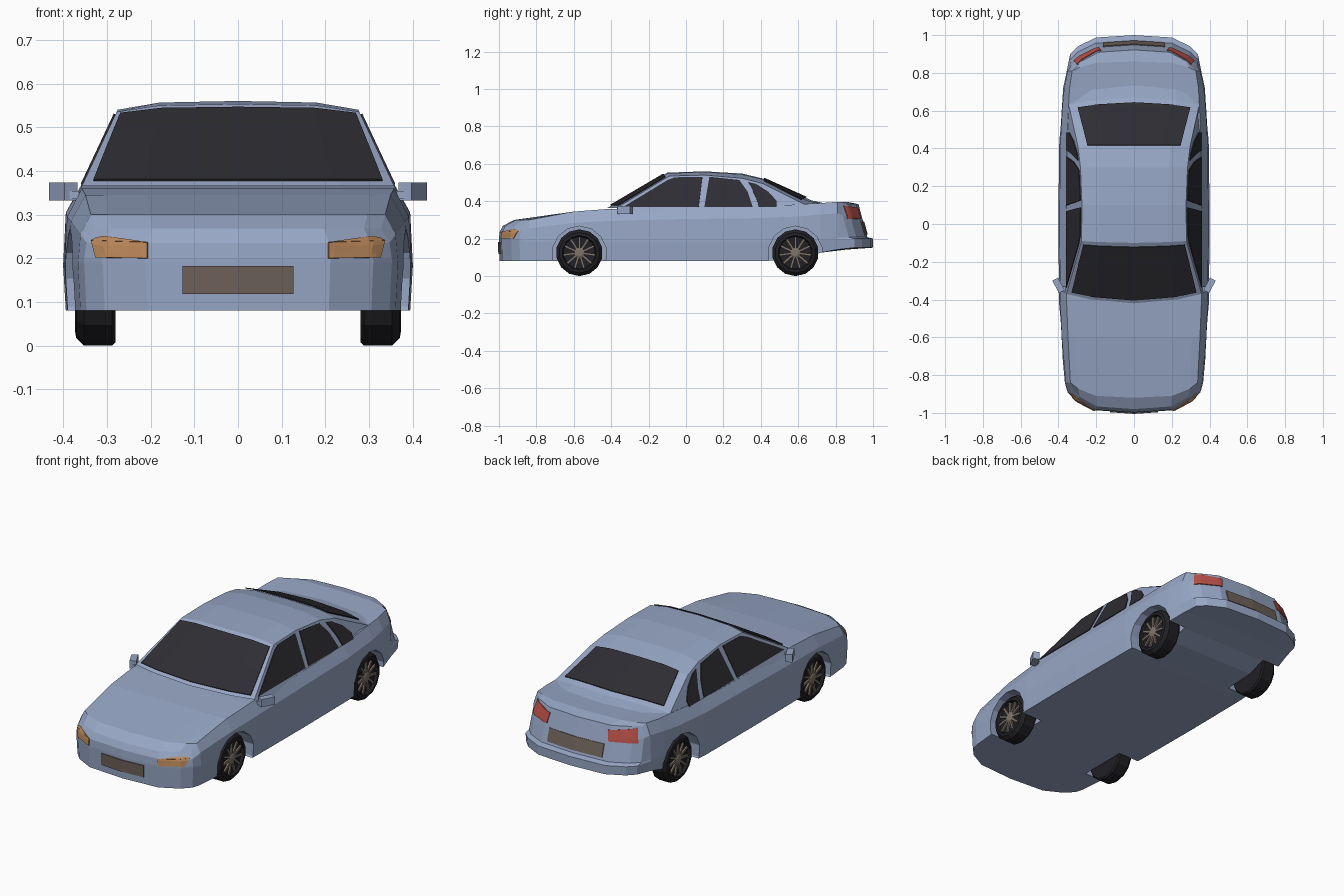
import bpy, bmesh, math
from mathutils import Vector, Matrix
from mathutils.bvhtree import BVHTree

if "Cube" in bpy.data.objects:
    bpy.data.objects.remove(bpy.data.objects["Cube"])


def mat(name, r, g, b):
    m = bpy.data.materials.new(name)
    m.diffuse_color = (r, g, b, 1)
    m.use_nodes = True
    m.node_tree.nodes["Principled BSDF"].inputs["Base Color"].default_value = m.diffuse_color
    return m


PAINT = mat("blue_grey_paint", .31, .385, .56)
GLASS = mat("dark_glass", .026, .026, .033)
RUBBER = mat("black_rubber", .015, .015, .019)
RIM = mat("rim_metal", .22, .175, .14)
AMBER = mat("amber_lamp", .50, .25, .105)
RED = mat("red_lamp", .48, .08, .065)
PLATE = mat("brown_plate", .155, .12, .10)


def finish(name, bm, material, thick=0):
    bmesh.ops.remove_doubles(bm, verts=bm.verts, dist=1e-5)
    bmesh.ops.recalc_face_normals(bm, faces=bm.faces)
    me = bpy.data.meshes.new(name)
    bm.to_mesh(me)
    bm.free()
    ob = bpy.data.objects.new(name, me)
    bpy.context.collection.objects.link(ob)
    me.materials.append(material)
    if thick:
        s = ob.modifiers.new("thickness", 'SOLIDIFY')
        s.thickness, s.offset = thick, 0
    return ob


def grid(bm, pts):
    """Quads over a 2D table of points."""
    vs = [[bm.verts.new(p) for p in row] for row in pts]
    for a, b in zip(vs, vs[1:]):
        for i in range(len(a) - 1):
            bm.faces.new((a[i], a[i + 1], b[i + 1], b[i]))


def lathe(bm, profile, n, y, z, side):
    """Spin (x, radius) points about the axle."""
    rows = []
    for s in range(n + 1):
        a = 2 * math.pi * (s % n) / n
        rows.append([(side * x, y + r * math.sin(a), z - r * math.cos(a)) for x, r in profile])
    grid(bm, rows)


def box(bm, centre, size, rot=Matrix()):
    m = Matrix.Translation(centre) @ rot @ Matrix.Diagonal((*size, 1))
    bmesh.ops.create_cube(bm, size=1, matrix=m)


# lower body: a box lattice of stations along y, bowed at nose and tail
# y, bow, half width, top width factor, heights (bottom, low, shoulder, top)
STATIONS = [
    (-1.0, .11, .352, .93, .08, .19, .235, .268),
    (-.92, .08, .366, .92, .08, .18, .255, .30),
    (-.60, 0, .388, .90, .08, .18, .285, .345),
    (-.40, 0, .397, .90, .08, .18, .295, .36),
    (0, 0, .40, .90, .08, .18, .305, .36),
    (.40, 0, .397, .90, .08, .18, .31, .37),
    (.62, 0, .385, .90, .09, .18, .32, .385),
    (.72, 0, .375, .91, .125, .19, .33, .39),
    (.86, -.05, .356, .92, .142, .197, .335, .397),
    (.97, -.10, .338, .93, .152, .20, .325, .385),
]
COLS = [-1, -.88, -.6, 0, .6, .88, 1]
FRONT_LEAN = [.003, 0, 0, .003, .02]
REAR_LEAN = [.03, .03, 0, -.032, -.048]


def body_point(i, j, k):
    y, bow, w, top, z0, z1, z2, z3 = STATIONS[j]
    u = COLS[i]
    y += bow * u ** 4
    if j == 0:
        y += FRONT_LEAN[k]
    elif j == len(STATIONS) - 1:
        y += REAR_LEAN[k]
    return (u * w * (.985, 1, 1, .985, top)[k], y, (z0, z1, z1 + .008, z2, z3)[k])


bm = bmesh.new()
NI, NJ, NK = range(len(COLS)), range(len(STATIONS)), range(5)
for k in (0, 4):
    grid(bm, [[body_point(i, j, k) for i in NI] for j in NJ])
for i in (0, NI[-1]):
    grid(bm, [[body_point(i, j, k) for j in NJ] for k in NK])
for j in (0, NJ[-1]):
    grid(bm, [[body_point(i, j, k) for i in NI] for k in NK])
bmesh.ops.remove_doubles(bm, verts=bm.verts, dist=1e-5)
skin = BVHTree.FromBMesh(bm)
body = finish("body", bm, PAINT)

# wheel arches cut out of the body
AXLES = (-.57, .585)
bm = bmesh.new()
for y in AXLES:
    for s in (-1, 1):
        lathe(bm, [(.265, 0), (.265, .145), (.5, .145), (.5, 0)], 14, y, .122, s)
cutter = finish("arch_cutter", bm, PAINT)
cutter.hide_render = True
cut = body.modifiers.new("arches", 'BOOLEAN')
cut.operation, cut.solver, cut.object = 'DIFFERENCE', 'EXACT', cutter
bpy.context.view_layer.update()
cut_mesh = bpy.data.meshes.new_from_object(body.evaluated_get(bpy.context.evaluated_depsgraph_get()))
body.modifiers.clear()
body.data = cut_mesh
bpy.data.objects.remove(cutter)


# cabin: rows of y, height, bow, edge drop, widest allowed
def side_x(z):
    return .36 - (z - .36) * .47


CABIN = [
    (-.42, .365, .05, 0, .36),
    (-.10, .553, .01, .018, .36),
    (.10, .56, 0, .02, .36),
    (.30, .548, 0, .025, .36),
    (.41, .522, 0, .027, .36),
    (.67, .405, -.04, .02, .345),
    (.76, .385, -.04, .01, .338),
]


def cabin_row(row, scale=1, lift=0):
    y, z, bow, drop, cap = row
    w = min(side_x(z - drop), cap)
    return [(u * scale * w, y + bow * (u * scale) ** 2, z + lift - drop * (u * scale) ** 4)
            for u in (-1, -.65, 0, .65, 1)]


bm = bmesh.new()
rows = []
for r in CABIN:
    pts = cabin_row(r)
    x, y, z = pts[-1]
    foot = max(x, min(side_x(.34), r[4] + .009))
    rows.append([(-foot, y, .34)] + pts + [(foot, y, .34)])
grid(bm, rows)
finish("cabin", bm, PAINT)


# front and rear glass follow the cabin rows
def screen(name, a, b, t0, t1, s0, s1):
    bm = bmesh.new()
    pts = []
    for n in range(5):
        f = n / 4
        t = t0 + (t1 - t0) * f
        row = [p + (q - p) * t for p, q in zip(CABIN[a], CABIN[b])]
        pts.append(cabin_row(row, s0 + (s1 - s0) * f, .005))
    grid(bm, pts)
    finish(name, bm, GLASS, .005)


screen("windscreen", 0, 1, .05, .93, .935, .95)
screen("rear_window", 4, 5, .03, .9, .83, .87)

# side windows: flat panes on the cabin side plane (y, z outlines)
PANES = {
    "front_side_window": [(-.335, .369), (-.1, .512), (-.06, .527), (.088, .53), (.068, .369)],
    "rear_side_window": [(.098, .369), (.125, .53), (.285, .513), (.33, .45), (.357, .369)],
    "quarter_window": [(.39, .369), (.375, .42), (.335, .502), (.375, .492), (.44, .45), (.485, .40), (.483, .369)],
}
for name, outline in PANES.items():
    for s, tag in ((-1, "left"), (1, "right")):
        bm = bmesh.new()
        bm.faces.new([bm.verts.new((s * (side_x(z) + .002), y, z)) for y, z in outline])
        finish(f"{tag}_{name}", bm, GLASS, .005)


# lamps and number plates: thin patches laid on the nose or tail
def patch(name, corners, face, material, n=10, m=4):
    a, b, c, d = [Vector(p) for p in corners]
    pts = []
    for j in range(m + 1):
        row = []
        for i in range(n + 1):
            p = a.lerp(b, i / n).lerp(d.lerp(c, i / n), j / m)
            start = Vector((p.x, face * 2, p.y))
            hit = skin.ray_cast(start, Vector((0, -face, 0)))[0]
            if hit is None:
                hit = skin.find_nearest(Vector((p.x, face * .88, p.y)))[0]
            row.append(hit + Vector((0, face * .003, 0)))
        pts.append(row)
    bm = bmesh.new()
    grid(bm, pts)
    finish(name, bm, material, .005)


for s, tag in ((-1, "left"), (1, "right")):
    patch(tag + "_headlight", [(s * .207, .2), (s * .325, .202), (s * .335, .24), (s * .207, .236)], -1, AMBER)
    patch(tag + "_headlight_top", [(s * .207, .236), (s * .335, .24), (s * .325, .246), (s * .305, .25)], -1, AMBER, 10, 2)
    patch(tag + "_tail_light", [(s * .185, .308), (s * .318, .305), (s * .302, .376), (s * .175, .362)], 1, RED)
patch("front_plate", [(-.127, .118), (.127, .118), (.127, .182), (-.127, .182)], -1, PLATE)
patch("rear_plate", [(-.165, .222), (.165, .222), (.165, .29), (-.165, .29)], 1, PLATE)

# door mirrors
for s, tag in ((-1, "left"), (1, "right")):
    bm = bmesh.new()
    turn = Matrix.Rotation(-s * math.radians(28), 4, 'Z')
    box(bm, (s * .40, -.325, .353), (.034, .075, .042), turn)
    box(bm, (s * .373, -.345, .345), (.04, .03, .018))
    finish(tag + "_mirror", bm, PAINT)

# wheels: tyre, spokes and hub
TYRE = [(.28, 0), (.28, .117), (.288, .125), (.352, .125), (.37, .108),
        (.373, .092), (.358, .086), (.354, 0)]
SPOKES = 11
for y, end in zip(AXLES, ("front", "rear")):
    for s, tag in ((-1, "left"), (1, "right")):
        bm = bmesh.new()
        lathe(bm, TYRE, 14, y, .125, s)
        finish(f"{end}_{tag}_tyre", bm, RUBBER)
        bm = bmesh.new()
        for n in range(SPOKES):
            a = 2 * math.pi * n / SPOKES
            box(bm, (s * .36, y - .053 * math.sin(a), .125 + .053 * math.cos(a)),
                (.012, .012, .064), Matrix.Rotation(a, 4, 'X'))
        lathe(bm, [(.353, 0), (.353, .028), (.366, .028), (.37, .018), (.37, 0)], 10, y, .125, s)
        finish(f"{end}_{tag}_rim", bm, RIM)
